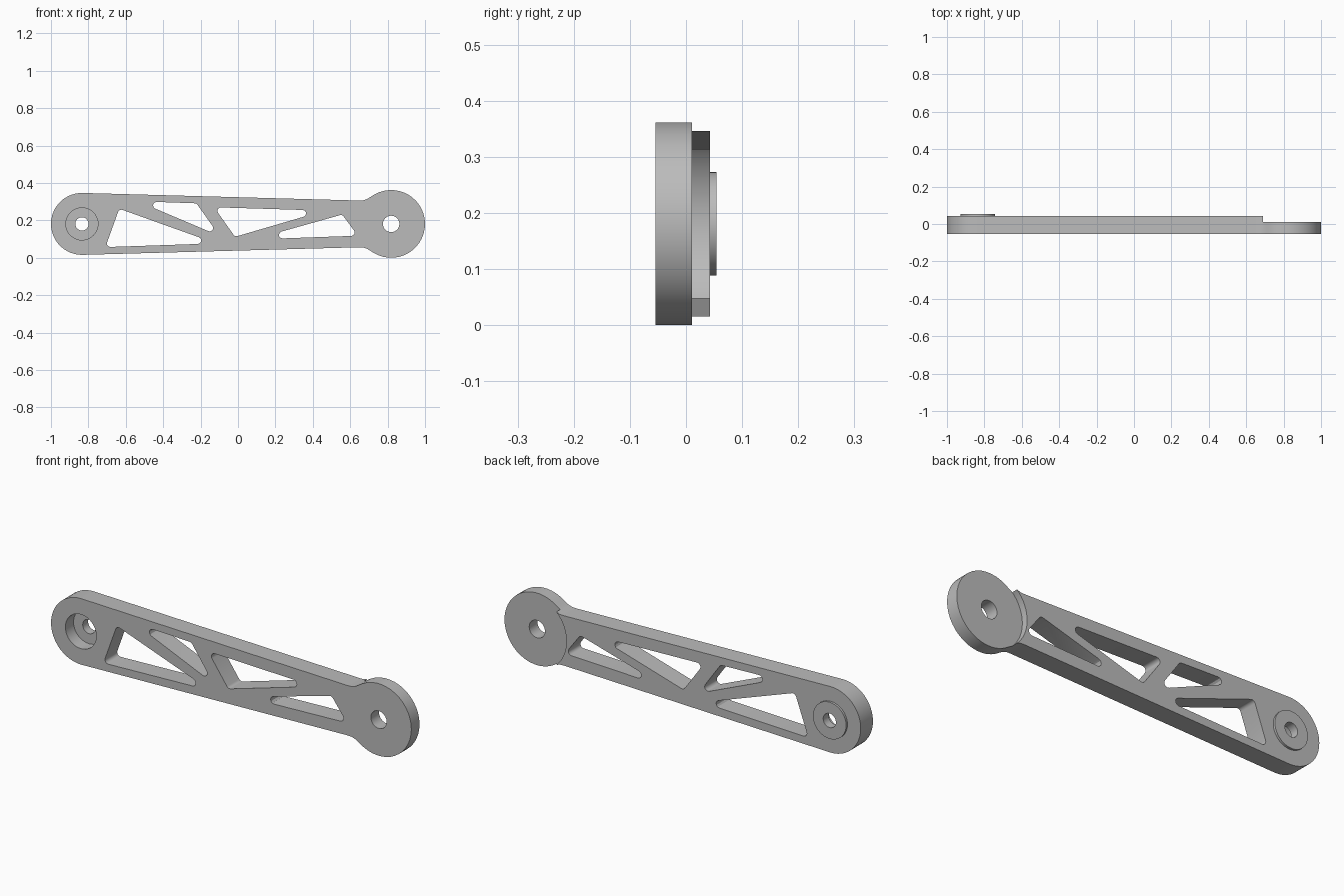
import bpy, bmesh
from math import cos, sin, tan, radians
from mathutils import Vector

cube = bpy.data.objects.get("Cube")
if cube:
    bpy.data.objects.remove(cube)

MID = 0.181                        # height of the arm's long axis
FRONT, STEP, BACK, BOSS = -0.054, 0.011, 0.043, 0.054
SMALL_X, BIG_X = -0.8345, 0.819    # pivot centres

grey = bpy.data.materials.new("grey metal")
grey.use_nodes = True
colour = (0.5, 0.5, 0.5, 1)
grey.diffuse_color = colour
grey.node_tree.nodes["Principled BSDF"].inputs["Base Color"].default_value = colour


def arc(cx, r, start, end, steps):
    angles = [radians(start + (end - start) * i / steps) for i in range(steps + 1)]
    return [Vector((cx + r * cos(a), r * sin(a))) for a in angles]


def circle(cx, r, steps=40):
    return arc(cx, r, 0, 360, steps)[:-1]


def rounded(corners, r=0.0185, steps=5):
    """Round each corner of a polygon with a tangent arc."""
    pts = [Vector(c) for c in corners]
    out = []
    for i, p in enumerate(pts):
        a = (pts[i - 1] - p).normalized()
        b = (pts[(i + 1) % len(pts)] - p).normalized()
        half = a.angle(b) / 2
        centre = p + (a + b).normalized() * (r / sin(half))
        u = p + a * (r / tan(half)) - centre
        v = p + b * (r / tan(half)) - centre
        sweep = u.angle(v)
        for k in range(steps + 1):
            t = k / steps
            out.append(centre + (u * sin((1 - t) * sweep) + v * sin(t * sweep)) / sin(sweep))
    return out


def prism(name, outline, y0, y1):
    bm = bmesh.new()
    base = bm.faces.new([bm.verts.new((p.x, y0, MID + p.y)) for p in outline])
    moved = bmesh.ops.extrude_face_region(bm, geom=[base])["geom"]
    bmesh.ops.translate(bm, vec=(0, y1 - y0, 0),
                        verts=[g for g in moved if isinstance(g, bmesh.types.BMVert)])
    bmesh.ops.recalc_face_normals(bm, faces=bm.faces)
    mesh = bpy.data.meshes.new(name)
    bm.to_mesh(mesh)
    bm.free()
    mesh.materials.append(grey)
    obj = bpy.data.objects.new(name, mesh)
    bpy.context.collection.objects.link(obj)
    return obj


def combine(target, tool, operation):
    tool.hide_render = True
    mod = target.modifiers.new(tool.name, "BOOLEAN")
    mod.object, mod.operation, mod.solver = tool, operation, "EXACT"
    bpy.context.view_layer.objects.active = target
    bpy.ops.object.modifier_apply(modifier=mod.name)
    bpy.data.objects.remove(tool)


# Tapered arm outline with a filleted neck into the large round end
neck = [Vector(p) for p in [(0.645, 0.125), (0.67, 0.126), (0.69, 0.133), (0.71, 0.145)]]
upper = arc(SMALL_X, 0.1655, 180, 88.4, 12) + neck + arc(BIG_X, 0.181, 119.5, 0, 14)
lower = [Vector((p.x, -p.y)) for p in reversed(upper[1:-1])]
arm = prism("link_arm", upper + lower, FRONT, BACK)

# Raised washer boss on the back
combine(arm, prism("boss", circle(SMALL_X, 0.092), 0, BOSS), "UNION")

# Thinned large end, counterbore and pivot holes
cuts = [
    ("end_clearance", circle(BIG_X, 0.1855, 64), STEP, 0.2),
    ("counterbore", circle(SMALL_X, 0.086), -0.2, STEP),
    ("small_hole", circle(SMALL_X, 0.0355, 24), -0.2, 0.2),
    ("big_hole", circle(BIG_X, 0.044, 24), -0.2, 0.2),
]

# Triangular lightening pockets
pockets = [
    [(-0.635, 0.081), (-0.709, -0.124), (-0.118, -0.104)],
    [(-0.535, 0.121), (-0.222, 0.110), (-0.099, -0.064)],
    [(-0.128, 0.089), (0.463, 0.071), (-0.016, -0.069)],
    [(0.083, -0.083), (0.557, 0.050), (0.641, -0.063)],
]
cuts += [("pocket", rounded(t), -0.2, 0.2) for t in pockets]

for name, outline, y0, y1 in cuts:
    combine(arm, prism(name, outline, y0, y1), "DIFFERENCE")

arm.select_set(True)
bpy.context.view_layer.objects.active = arm
bpy.ops.object.shade_smooth_by_angle(angle=radians(30))
